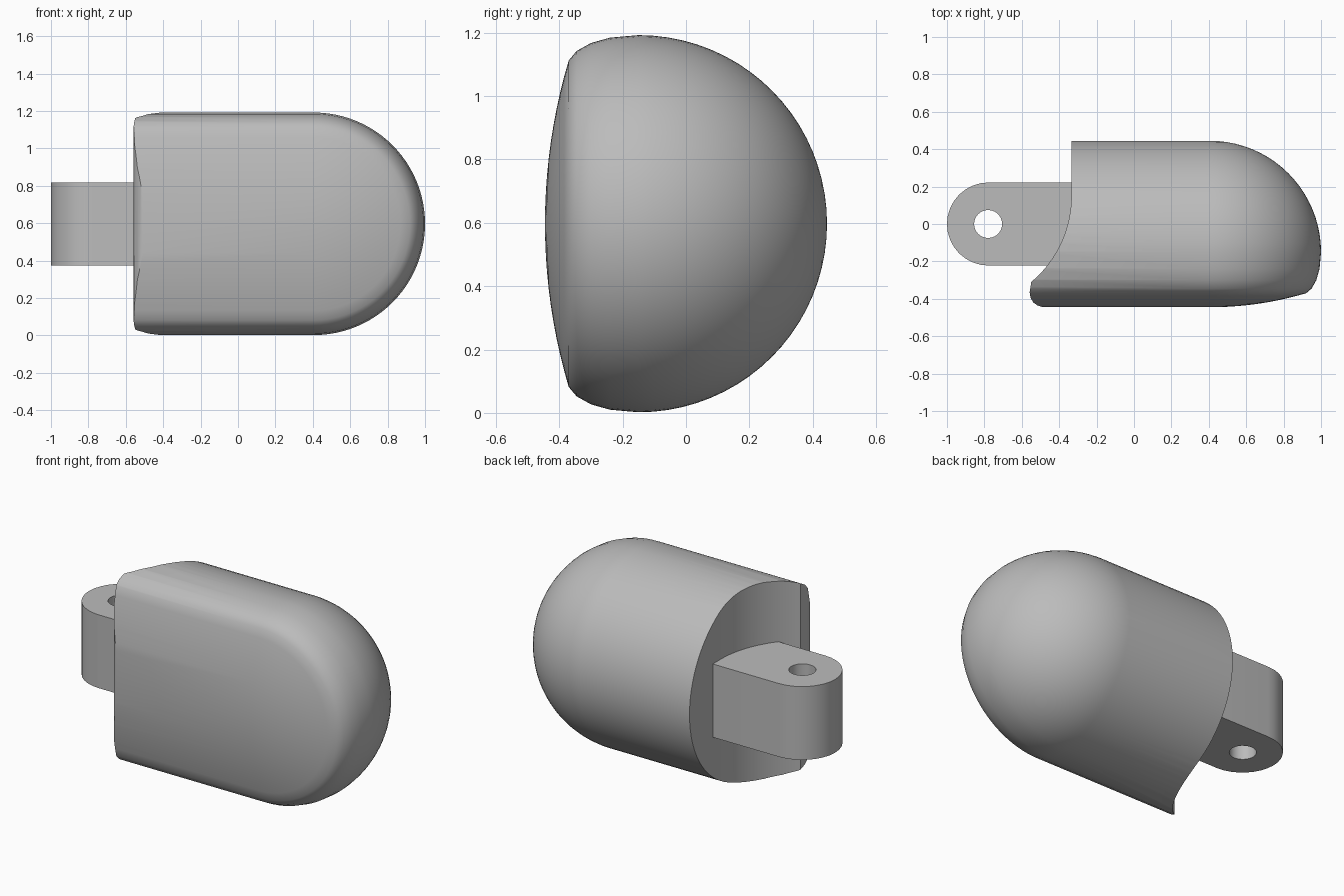
import bpy, bmesh
from math import sin, cos, pi, sqrt, radians
from mathutils import Vector

cube = bpy.data.objects.get("Cube")
if cube:
    bpy.data.objects.remove(cube, do_unlink=True)

MID = 0.597          # height of the long axis
DOME_X, DOME_Y = 0.405, -0.15
RADIUS = 0.595

grey = bpy.data.materials.new("plain grey")
grey.use_nodes = True
tint = (0.5, 0.5, 0.5, 1)
grey.diffuse_color = tint
grey.node_tree.nodes["Principled BSDF"].inputs["Base Color"].default_value = tint


def finish(bm, name):
    bmesh.ops.recalc_face_normals(bm, faces=bm.faces)
    mesh = bpy.data.meshes.new(name)
    bm.to_mesh(mesh)
    bm.free()
    obj = bpy.data.objects.new(name, mesh)
    bpy.context.collection.objects.link(obj)
    mesh.materials.append(grey)
    return obj


def prism(name, outline, low, high):
    """Extrude an xy outline between two heights."""
    bm = bmesh.new()
    face = bm.faces.new([bm.verts.new((x, y, low)) for x, y in outline])
    up = bmesh.ops.extrude_face_region(bm, geom=[face])["geom"]
    bmesh.ops.translate(bm, vec=(0, 0, high - low),
                        verts=[v for v in up if isinstance(v, bmesh.types.BMVert)])
    return finish(bm, name)


def arc(cx, cy, r, start, end, steps):
    angles = [radians(start + (end - start) * i / steps) for i in range(steps + 1)]
    return [(cx + r * cos(a), cy + r * sin(a)) for a in angles]


def cut(obj, cutter):
    mod = obj.modifiers.new("cut", "BOOLEAN")
    mod.operation, mod.solver, mod.object = "DIFFERENCE", "EXACT", cutter
    bpy.context.view_layer.objects.active = obj
    bpy.ops.object.modifier_apply(modifier=mod.name)
    bpy.data.objects.remove(cutter, do_unlink=True)


def smooth(obj):
    bpy.ops.object.select_all(action="DESELECT")
    obj.select_set(True)
    bpy.context.view_layer.objects.active = obj
    bpy.ops.object.shade_smooth_by_angle(angle=radians(35))


# Half section: shallow front, rounded rim, circular back (radius, y)
R = 1.81
section = [(r, -0.445 + R - sqrt(R * R - r * r))
           for r in (0.515 * i / 10 for i in range(11))]
section += [(0.545, -0.345), (0.57, -0.3), (0.587, -0.24)]
section += arc(0, DOME_Y, RADIUS, 0, 90, 20)
section[-1] = (0, section[-1][1])

# Body: the section swept along a straight, round the tip and back
STEPS = 48
stations = [(-0.8, -pi / 2)]
stations += [(DOME_X, -pi / 2 + pi * i / STEPS) for i in range(STEPS + 1)]
stations += [(-0.8, pi / 2)]
bm = bmesh.new()
rows = [[bm.verts.new((x + r * cos(a), y, MID + r * sin(a))) for r, y in section]
        for x, a in stations]
for row, nxt in zip(rows, rows[1:]):
    for j in range(len(section) - 1):
        bm.faces.new((row[j], row[j + 1], nxt[j + 1], nxt[j]))
bmesh.ops.remove_doubles(bm, verts=bm.verts, dist=0.0001)
bmesh.ops.holes_fill(bm, edges=[e for e in bm.edges if e.is_boundary])
body = finish(bm, "fingertip_body")

# Hollowed joint end with a rounded front lip
joint = [(-1.2, 0.7), (-0.335, 0.7)]
joint += arc(-0.935, 0.15, 0.6, 0, -50, 24)
joint += [(-0.553, -0.335), (-0.558, -0.365), (-0.553, -0.395),
          (-0.538, -0.42), (-0.515, -0.436), (-0.48, -0.447),
          (-0.48, -0.6), (-1.2, -0.6)]
cut(body, prism("joint_cutter", joint, -0.3, 1.5))
smooth(body)

# Hinge lug with a pin hole
lug = prism("hinge_lug", [(-0.325, 0.222)] + arc(-0.778, 0, 0.222, 90, 270, 16)
            + [(-0.325, -0.222)], MID - 0.222, MID + 0.222)
cut(lug, prism("pin_cutter", arc(-0.78, 0, 0.075, 0, 345, 23), 0, 1.2))
smooth(lug)
